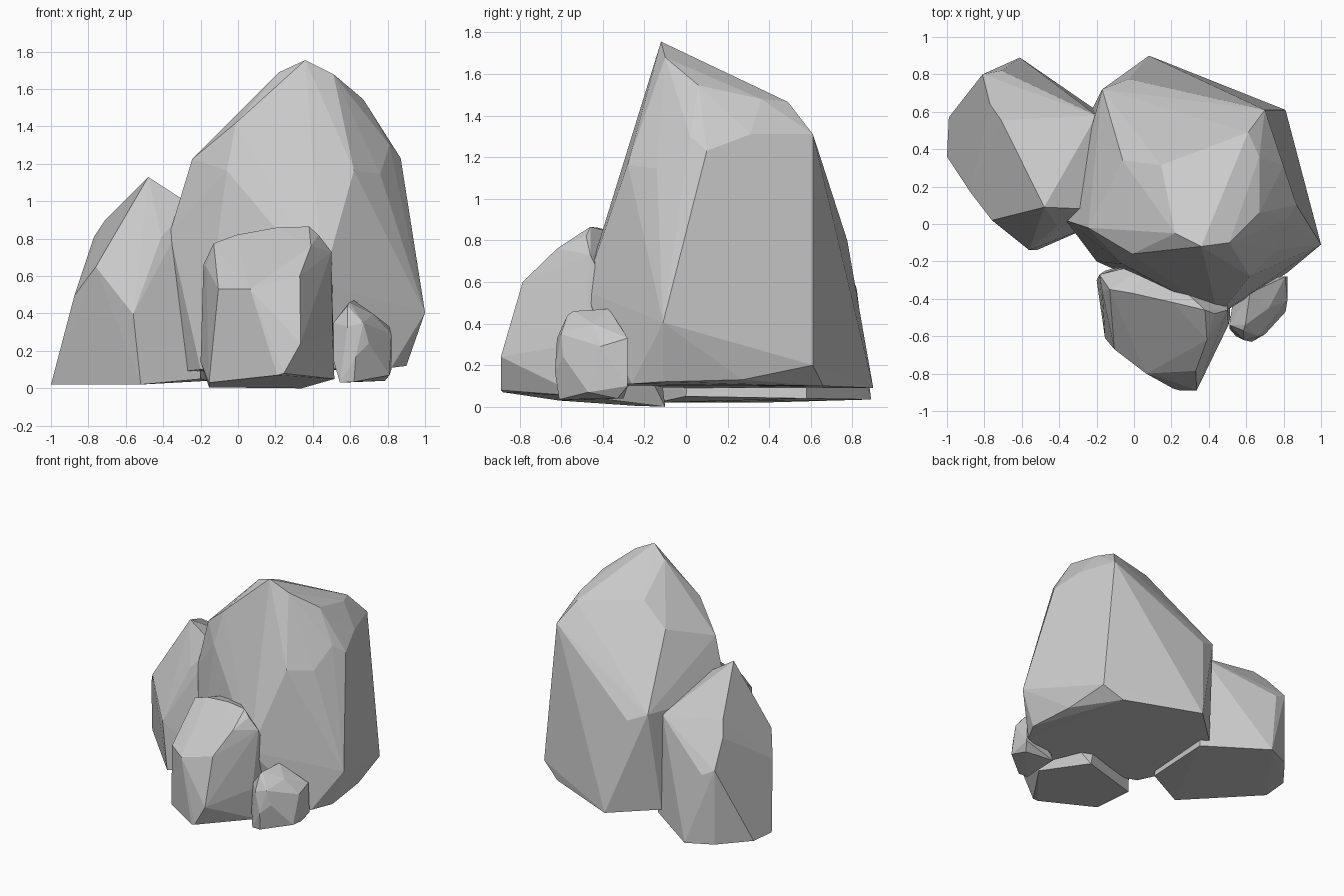
import bpy, bmesh, math


def rock(name, corners):
    """Faceted boulder: the convex hull of a few corner points."""
    bm = bmesh.new()
    for c in corners:
        bm.verts.new(c)
    res = bmesh.ops.convex_hull(bm, input=bm.verts[:], use_existing_faces=False)
    loose = [v for v in bm.verts if not v.link_faces]
    bmesh.ops.delete(bm, geom=loose, context='VERTS')
    bmesh.ops.dissolve_limit(bm, angle_limit=math.radians(3),
                             verts=bm.verts[:], edges=bm.edges[:])
    bmesh.ops.recalc_face_normals(bm, faces=bm.faces[:])
    me = bpy.data.meshes.new(name)
    bm.to_mesh(me)
    bm.free()
    ob = bpy.data.objects.new(name, me)
    bpy.context.collection.objects.link(ob)
    return ob


# Tall central boulder: crown, shoulders, waist, base
rock("main_boulder", [
    (.36, -.12, 1.755), (.22, -.05, 1.69), (.51, -.10, 1.68), (.67, .06, 1.545),
    (.145, .315, 1.525), (.67, .36, 1.48), (.61, .49, 1.465), (-.06, .34, 1.36),
    (-.01, -.16, 1.42), (.81, .02, 1.30), (.80, .31, 1.31), (.70, .61, 1.31),
    (.87, .10, 1.23), (-.245, -.02, 1.225), (-.06, -.215, 1.165),
    (.62, -.28, 1.165), (.76, -.14, 1.145),
    (-.365, .02, .83), (-.17, .72, .86), (-.03, .775, .80),
    (.45, -.49, .56), (1.0, -.11, .405), (.81, .61, .20),
    (.90, -.11, .12), (.86, .27, .13), (.66, .66, .10), (.08, .90, .09),
    (-.22, .62, .09), (-.30, .05, .09), (-.20, -.20, .10),
    (.40, -.40, .10), (.82, -.26, .11)])

# Medium boulder on the left
rock("left_boulder", [
    (-.48, .09, 1.13), (-.71, .555, .90), (-.77, .64, .81), (-.41, -.01, .81),
    (-.76, .02, .65), (-.81, .80, .62), (-.71, .82, .57), (-.875, .17, .495),
    (-.56, -.14, .395), (-.20, .58, .82), (-.25, .08, .98),
    (-1.0, .36, .02), (-.99, .57, .03), (-.81, .80, .04), (-.61, .89, .035),
    (-.52, -.14, .02), (-.20, .0, .05), (-.16, .58, .04)])

# Smaller boulder in front
rock("front_boulder", [
    (.21, -.42, .86), (.38, -.46, .865), (.43, -.48, .82), (-.01, -.37, .82),
    (-.13, -.35, .775), (.39, -.62, .76), (.50, -.46, .73), (-.185, -.27, .66),
    (-.17, -.36, .65), (-.105, -.67, .53), (.065, -.80, .53), (.33, -.785, .60),
    (.335, -.89, .24), (.245, -.89, .08), (.21, -.88, .07),
    (-.20, -.30, .14), (-.155, -.61, .03), (-.155, -.25, .005),
    (.34, -.10, .0), (.505, -.54, .30), (.515, -.50, .05), (.50, -.25, .30),
    (.10, -.20, .80)])

# Small stone beside it
rock("small_stone", [
    (.595, -.54, .46), (.585, -.57, .44), (.62, -.37, .47), (.67, -.60, .35),
    (.72, -.45, .40), (.82, -.41, .29), (.81, -.28, .33), (.51, -.54, .35),
    (.51, -.56, .15), (.585, -.62, .33), (.63, -.63, .17), (.70, -.59, .24),
    (.81, -.47, .07), (.82, -.28, .10), (.785, -.33, .04), (.545, -.60, .03),
    (.62, -.61, .035), (.545, -.30, .04)])
